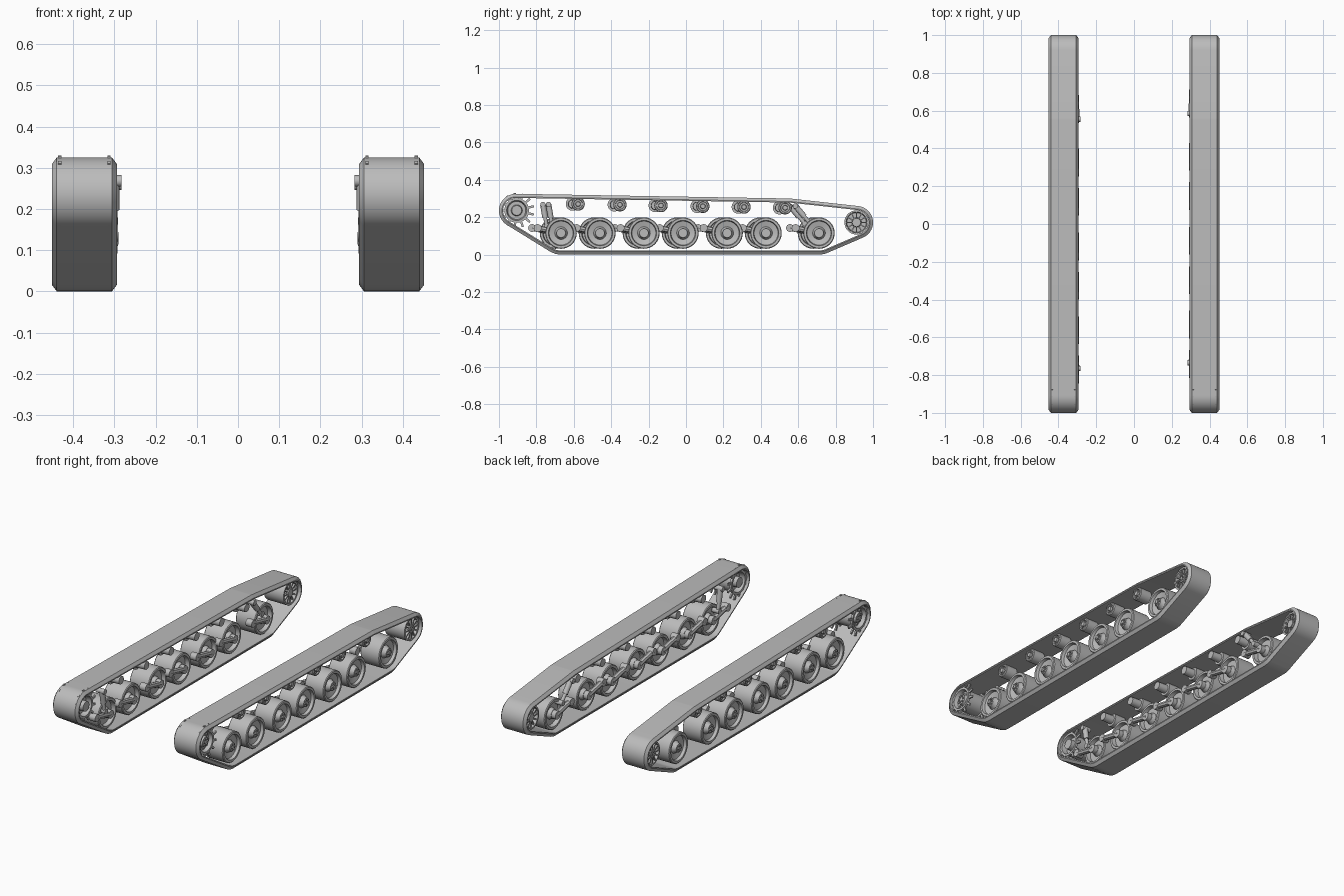
import bpy, bmesh
from math import pi, cos, sin, acos, atan2, hypot
from mathutils import Vector, Matrix

cube = bpy.data.objects.get("Cube")
if cube:
    bpy.data.objects.remove(cube)

steel = bpy.data.materials.new("grey steel")
steel.use_nodes = True
GREY = (0.5, 0.5, 0.5, 1)
steel.diffuse_color = GREY
steel.node_tree.nodes["Principled BSDF"].inputs["Base Color"].default_value = GREY

CENTRE = 0.373          # track centre line in x
STAGGER = 0.03          # right running gear sits further forward
SEGMENTS = 32


def finish(name, bm, side, y=0, z=0):
    """Place a part built as (outward, y, z) on one side of the vehicle."""
    for v in bm.verts:
        v.co = (side * (CENTRE + v.co.x), v.co.y + y, v.co.z + z)
    bmesh.ops.recalc_face_normals(bm, faces=bm.faces)
    mesh = bpy.data.meshes.new(name)
    bm.to_mesh(mesh)
    bm.free()
    mesh.materials.append(steel)
    obj = bpy.data.objects.new(("left_" if side > 0 else "right_") + name, mesh)
    bpy.context.collection.objects.link(obj)
    bpy.ops.object.select_all(action="DESELECT")
    obj.select_set(True)
    bpy.context.view_layer.objects.active = obj
    bpy.ops.object.shade_smooth_by_angle(angle=0.6)


def lathe(bm, profile):
    """Revolve an (outward, radius) profile around the axle."""
    verts = [bm.verts.new((u, 0, r)) for u, r in profile]
    edges = [bm.edges.new(pair) for pair in zip(verts, verts[1:])]
    bmesh.ops.spin(bm, geom=verts + edges, cent=(0, 0, 0), axis=(1, 0, 0),
                   angle=2 * pi, steps=SEGMENTS)
    bmesh.ops.remove_doubles(bm, verts=bm.verts, dist=0.0003)


def rod(bm, a, b, radius, sides=16):
    a, b = Vector(a), Vector(b)
    turn = (b - a).to_track_quat("Z", "Y").to_matrix().to_4x4()
    bmesh.ops.create_cone(bm, cap_ends=True, segments=sides, radius1=radius,
                          radius2=radius, depth=(b - a).length,
                          matrix=Matrix.Translation((a + b) / 2) @ turn)


def spoke_box(bm, u, radius, angle, size):
    """Box at a polar position around the axle, its z axis pointing outward."""
    bmesh.ops.create_cube(bm, size=1, matrix=Matrix.Rotation(angle, 4, "X")
                          @ Matrix.Translation((u, 0, radius))
                          @ Matrix.Diagonal((*size, 1)))


def bolts(bm, u, ring, count, radius):
    for i in range(count):
        t = 2 * pi * i / count
        y, z = ring * cos(t), ring * sin(t)
        rod(bm, (u, y, z), (u + 0.006, y, z), radius, 6)


# Track path: circles wrapped counterclockwise as (y, z, radius)
WRAP = [(-0.668, 0.115, 0.115), (0.711, 0.115, 0.115), (0.912, 0.172, 0.088),
        (0.55, 0.2, 0.1), (-0.91, 0.235, 0.09)]
# Belt section: (offset across, inset from the outer surface)
SECTION = [(-0.067, 0), (0.067, 0), (0.079, 0.016), (0.079, 0.022),
           (-0.079, 0.022), (-0.079, 0.016)]


def tangent(a, b):
    dy, dz = b[0] - a[0], b[1] - a[1]
    return atan2(dz, dy) - acos((a[2] - b[2]) / hypot(dy, dz))


def track_belt(side):
    path = []
    for i, c in enumerate(WRAP):
        start = tangent(WRAP[i - 1], c)
        sweep = (tangent(c, WRAP[(i + 1) % len(WRAP)]) - start) % (2 * pi)
        steps = max(3, round(sweep / 0.13))
        for k in range(steps + 1):
            path.append((c, start + sweep * k / steps))
    bm = bmesh.new()
    rings = [[bm.verts.new((u, c[0] + (c[2] - d) * cos(t), c[1] + (c[2] - d) * sin(t)))
              for u, d in SECTION] for c, t in path]
    for i, ring in enumerate(rings):
        before = rings[i - 1]
        for k in range(len(ring)):
            bm.faces.new((before[k - 1], before[k], ring[k], ring[k - 1]))
    finish("track_belt", bm, side)


def sprocket(side):
    bm = bmesh.new()
    lathe(bm, [(-0.035, 0), (-0.035, 0.05), (-0.066, 0.054), (-0.066, 0.066),
               (-0.054, 0.066), (-0.05, 0.058), (0.05, 0.058), (0.054, 0.066),
               (0.066, 0.066), (0.066, 0.054), (0.045, 0.048), (0.045, 0.03),
               (0.06, 0.026), (0.06, 0)])
    for u in (-0.06, 0.06):
        for i in range(13):
            spoke_box(bm, u, 0.077, pi / 2 + 2 * pi * i / 13, (0.008, 0.012, 0.034))
    bolts(bm, 0.045, 0.039, 8, 0.006)
    bolts(bm, 0.06, 0.016, 6, 0.005)
    rod(bm, (-0.07, 0, 0), (-0.03, 0, 0), 0.028)
    finish("drive_sprocket", bm, side, -0.905, 0.236)


def idler(side):
    bm = bmesh.new()
    lathe(bm, [(-0.06, 0), (-0.06, 0.022), (-0.03, 0.026), (-0.03, 0.054),
               (-0.06, 0.056), (-0.06, 0.065), (0.06, 0.065), (0.06, 0.056),
               (0.035, 0.052), (0.035, 0.026), (0.062, 0.022), (0.062, 0)])
    for i in range(12):
        for u in (-0.042, 0.046):
            spoke_box(bm, u, 0.04, 2 * pi * i / 12, (0.026, 0.006, 0.036))
    bolts(bm, 0.062, 0.013, 6, 0.004)
    finish("idler_wheel", bm, side, 0.912, 0.172)


def road_wheel(side, y):
    bm = bmesh.new()
    lathe(bm, [(-0.055, 0), (-0.055, 0.025), (-0.035, 0.032), (-0.035, 0.064),
               (-0.058, 0.068), (-0.058, 0.08), (-0.054, 0.084), (0.056, 0.084),
               (0.06, 0.08), (0.06, 0.068), (0.044, 0.064), (0.036, 0.034),
               (0.05, 0.026), (0.06, 0.024), (0.06, 0)])
    bolts(bm, 0.06, 0.016, 6, 0.005)
    rod(bm, (0.05, 0, 0), (0.068, 0, 0), 0.01, 8)
    finish("road_wheel", bm, side, y, 0.115)


def swing_arm(side, y):
    bm = bmesh.new()
    pivot = Vector((-0.068, -0.125, 0.027))
    rod(bm, pivot, (-0.068, 0, 0), 0.015, 8)
    rod(bm, pivot - Vector((0.014, 0, 0)), pivot + Vector((0.024, 0, 0)), 0.021)
    rod(bm, (-0.08, 0, 0), (-0.045, 0, 0), 0.023)
    finish("swing_arm", bm, side, y, 0.115)


def return_roller(side, y, z):
    bm = bmesh.new()
    lathe(bm, [(-0.078, 0), (-0.078, 0.022), (-0.02, 0.024), (-0.02, 0.036),
               (0.05, 0.036), (0.054, 0.032), (0.054, 0.025), (0.046, 0.023),
               (0.046, 0.014), (0.058, 0.012), (0.058, 0)])
    bolts(bm, 0.046, 0.0185, 6, 0.0035)
    finish("return_roller", bm, side, y, z)


def shock_absorber(side, top, foot):
    """Telescopic damper with a thick sleeve and mounting pins."""
    bm = bmesh.new()
    u = -0.07
    top, foot = Vector((u, *top)), Vector((u, *foot))
    rod(bm, top, foot, 0.01)
    rod(bm, top, top.lerp(foot, 0.6), 0.015)
    for p, reach in ((top, 0.02), (foot, 0.012)):
        rod(bm, p - Vector((reach, 0, 0)), p + Vector((0.03, 0, 0)), 0.014)
    finish("shock_absorber", bm, side, 0, 0)


WHEELS = [-0.668, -0.46, -0.225, -0.016, 0.22, 0.428, 0.711]
ROLLERS = [-0.577, -0.353, -0.134, 0.09, 0.31, 0.53]

for side in (1, -1):
    shift = 0 if side > 0 else -STAGGER
    track_belt(side)
    sprocket(side)
    idler(side)
    for y in WHEELS:
        road_wheel(side, y + shift)
        swing_arm(side, y + shift)
    for y in ROLLERS:
        return_roller(side, y + shift, 0.26 - 0.018 * y)
    shock_absorber(side, (-0.735 + shift, 0.268), (-0.715 + shift, 0.15))
    shock_absorber(side, (0.585 + shift, 0.26), (0.665 + shift, 0.165))
